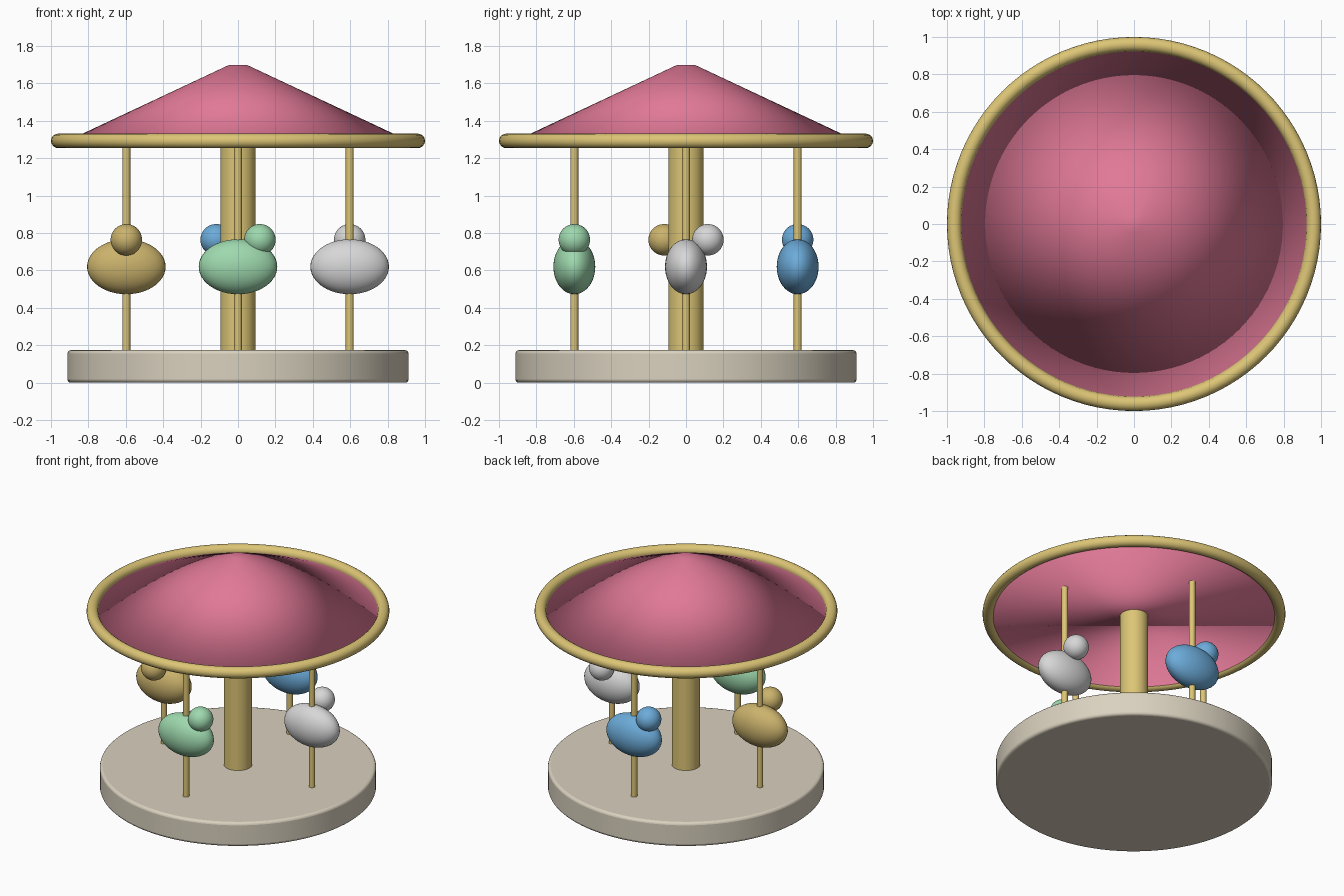
import bpy, math

if "Cube" in bpy.data.objects:
    bpy.data.objects.remove(bpy.data.objects["Cube"])


def material(name, rgb):
    m = bpy.data.materials.new(name)
    m.diffuse_color = (*rgb, 1)
    m.use_nodes = True
    m.node_tree.nodes["Principled BSDF"].inputs["Base Color"].default_value = m.diffuse_color
    return m


GOLD = material("gold", (0.72, 0.56, 0.18))
OCHRE = material("ochre", (0.60, 0.45, 0.15))
PINK = material("pink", (0.75, 0.19, 0.31))
CREAM = material("cream", (0.70, 0.64, 0.52))
GREEN = material("mint_green", (0.34, 0.69, 0.42))
BLUE = material("sky_blue", (0.15, 0.41, 0.70))
WHITE = material("soft_white", (0.68, 0.68, 0.68))


def finish(name, mat, by_angle=False):
    ob = bpy.context.object
    ob.name = name
    ob.data.materials.append(mat)
    if by_angle:
        bpy.ops.object.shade_smooth_by_angle(angle=math.radians(40))
    else:
        bpy.ops.object.shade_smooth()
    return ob


def cylinder(name, r, x, y, z0, z1, mat, sides=32):
    bpy.ops.mesh.primitive_cylinder_add(vertices=sides, radius=r, depth=z1 - z0,
                                        location=(x, y, (z0 + z1) / 2))
    return finish(name, mat, True)


def ellipsoid(name, loc, radii, mat):
    bpy.ops.mesh.primitive_uv_sphere_add(segments=40, ring_count=24, radius=1, location=loc)
    bpy.context.object.scale = radii
    return finish(name, mat)


# round platform with softened edges
base = cylinder("platform", 0.912, 0, 0, 0, 0.174, CREAM, 96)
bev = base.modifiers.new("soft_edge", "BEVEL")
bev.width = 0.018
bev.segments = 3
bev.limit_method = "ANGLE"

# centre column
cylinder("centre_column", 0.094, 0, 0, 0.16, 1.275, GOLD, 48)

# canopy: a truncated cone, closed below and smooth all over
bpy.ops.mesh.primitive_cone_add(vertices=96, radius1=0.96, radius2=0.048, depth=0.428,
                                location=(0, 0, 1.485))
finish("canopy", PINK)

# canopy rim
bpy.ops.mesh.primitive_torus_add(major_radius=0.961, minor_radius=0.039, major_segments=96,
                                 minor_segments=16, location=(0, 0, 1.293))
finish("canopy_rim", GOLD)

# four riders on poles; bodies all lie along x, heads point round the circle
for i, (label, mat) in enumerate((("white", WHITE), ("blue", BLUE),
                                  ("ochre", OCHRE), ("green", GREEN))):
    a = i * math.pi / 2
    c, s = math.cos(a), math.sin(a)
    x, y = 0.597 * c, 0.597 * s
    cylinder(label + "_pole", 0.021, x, y, 0.16, 1.275, GOLD, 24)
    ellipsoid(label + "_body", (x, y, 0.62), (0.21, 0.112, 0.147), mat)
    ellipsoid(label + "_head", (x - 0.117 * s, y + 0.117 * c, 0.764), (0.084,) * 3, mat)
